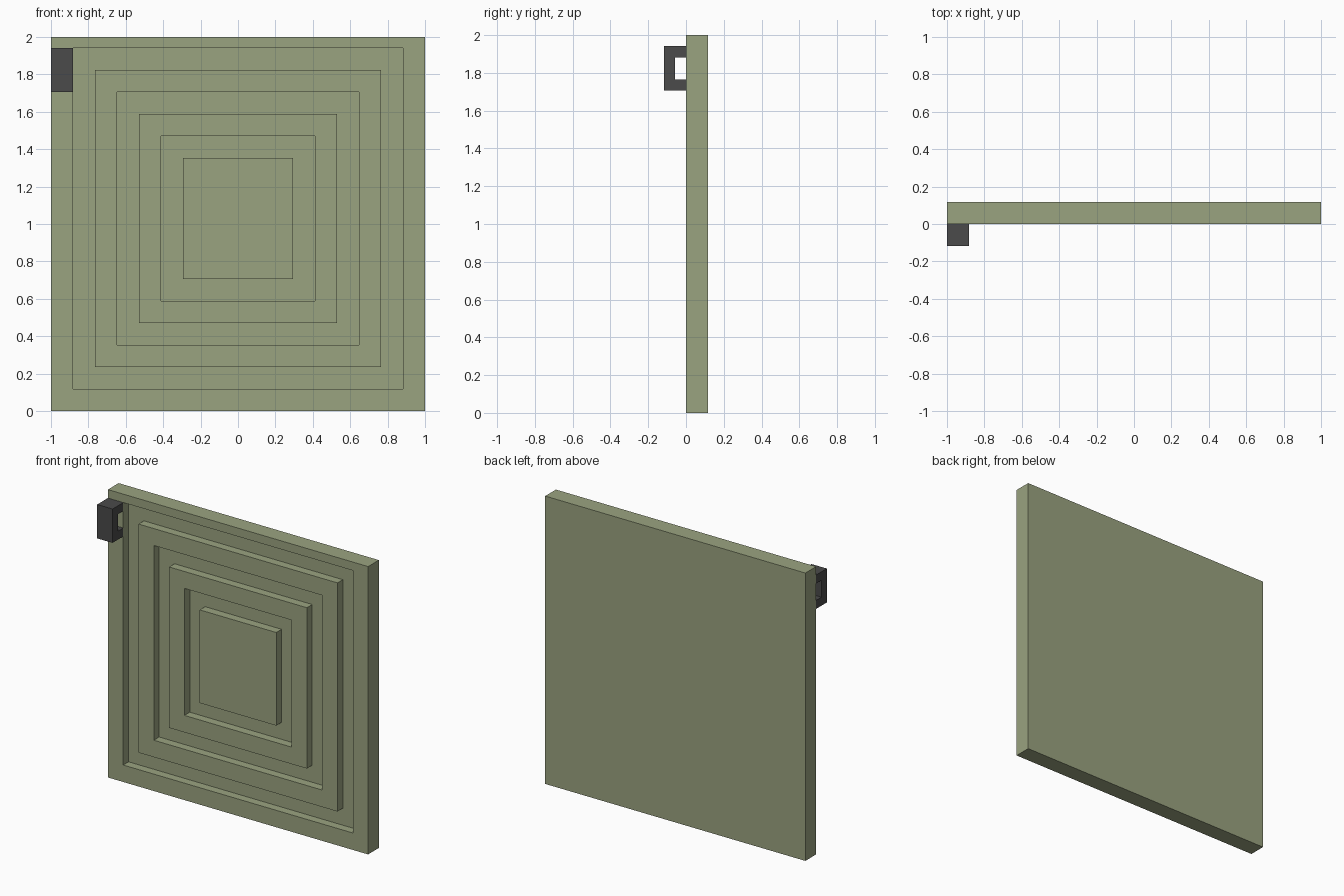
import bpy, bmesh

if "Cube" in bpy.data.objects:
    bpy.data.objects.remove(bpy.data.objects["Cube"])

U = 2 / 34  # small grid unit the whole design snaps to


def material(name, rgb):
    m = bpy.data.materials.new(name)
    m.diffuse_color = (*rgb, 1)
    m.use_nodes = True
    m.node_tree.nodes["Principled BSDF"].inputs["Base Color"].default_value = m.diffuse_color
    return m


def finish(name, bm, mat):
    bmesh.ops.recalc_face_normals(bm, faces=bm.faces)
    mesh = bpy.data.meshes.new(name)
    bm.to_mesh(mesh)
    bm.free()
    mesh.materials.append(mat)
    obj = bpy.data.objects.new(name, mesh)
    bpy.context.collection.objects.link(obj)
    return obj


def loft(name, rings, mat):
    """Skin a list of four-corner rings and cap both ends."""
    bm = bmesh.new()
    loops = [[bm.verts.new(p) for p in ring] for ring in rings]
    for a, b in zip(loops, loops[1:]):
        n = len(a)
        for i in range(n):
            j = (i + 1) % n
            bm.faces.new((a[i], a[j], b[j], b[i]))
    bm.faces.new(loops[0])
    bm.faces.new(loops[-1])
    return finish(name, bm, mat)


def rectangle(half, bottom, top, y):
    return [(-half, y, bottom), (half, y, bottom), (half, y, top), (-half, y, top)]


olive = material("olive green", (0.323, 0.366, 0.216))
dark = material("dark grey", (0.069, 0.069, 0.069))

# Door panel: concentric square grooves cut half way into the front
rings = [rectangle(1, 0, 2, 2 * U), rectangle(1, 0, 2, 0)]
y = 0
for k in range(1, 7):
    size = (1 - 2 * U * k, 2 * U * k, 2 + U - 2 * U * k)
    rings.append(rectangle(*size, y))
    y = U - y  # step down into a groove, or back up
    rings.append(rectangle(*size, y))
loft("door_panel", rings, olive)

# Handle: C-shaped bracket in the upper left corner, open toward the panel
z0, z1 = 29 * U, 33 * U
profile = [(0, z0), (-2 * U, z0), (-2 * U, z1), (0, z1),
           (0, z1 - U), (-U, z1 - U), (-U, z0 + U), (0, z0 + U)]
loft("handle", [[(x, py, pz) for py, pz in profile] for x in (-1, -1 + 2 * U)], dark)
